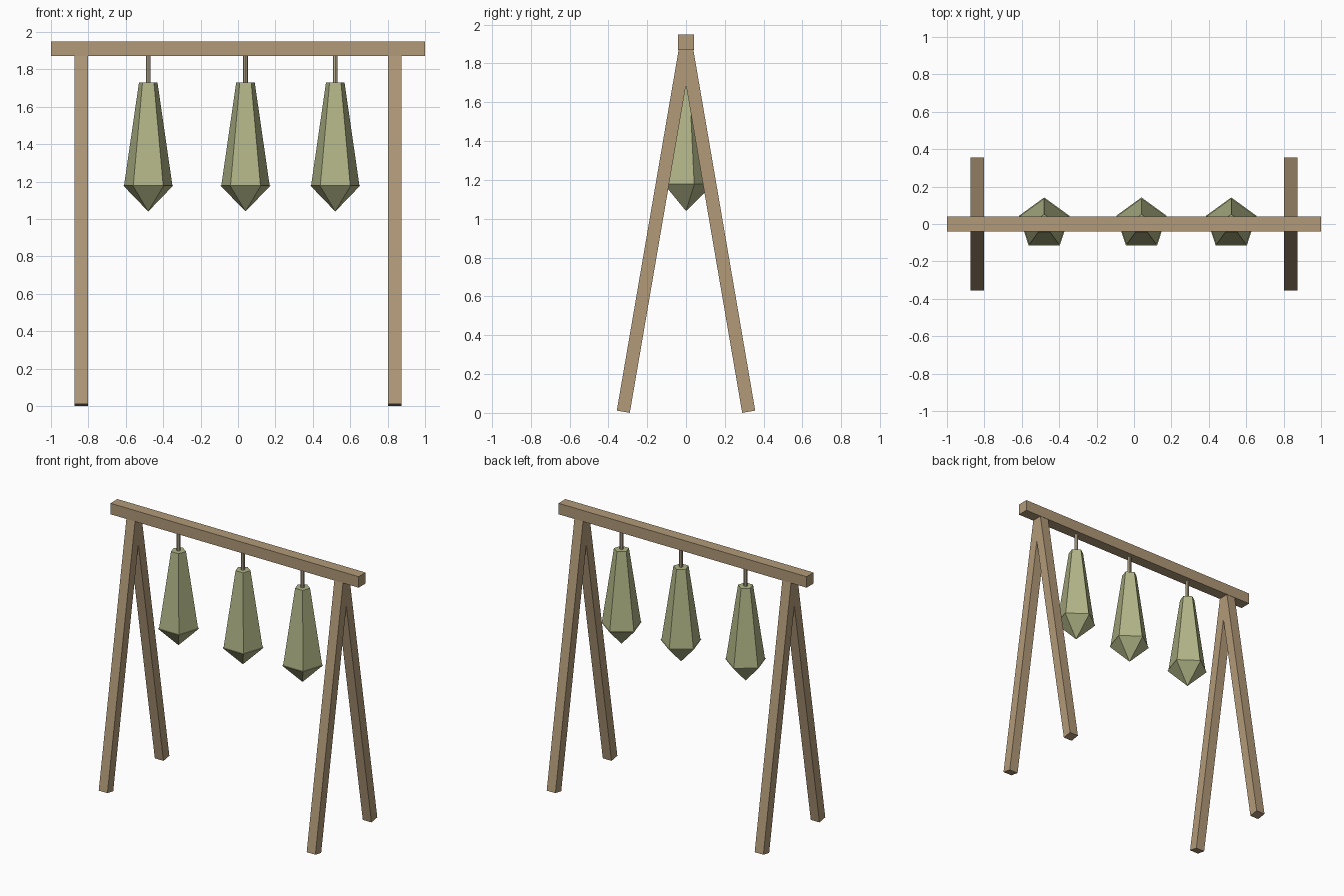
import bpy
import bmesh
import math
from mathutils import Matrix, Vector

old = bpy.data.objects.get("Cube")
if old:
    bpy.data.objects.remove(old, do_unlink=True)


def make_material(name, rgb):
    mat = bpy.data.materials.new(name)
    mat.use_nodes = True
    color = (*rgb, 1.0)
    mat.diffuse_color = color
    mat.node_tree.nodes["Principled BSDF"].inputs["Base Color"].default_value = color
    return mat


wood = make_material("brown wood", (0.44, 0.32, 0.19))
canvas = make_material("olive canvas", (0.44, 0.46, 0.24))
rope = make_material("pale rope", (0.52, 0.44, 0.31))


def finish(name, bm, mat):
    bmesh.ops.recalc_face_normals(bm, faces=bm.faces)
    mesh = bpy.data.meshes.new(name)
    bm.to_mesh(mesh)
    bm.free()
    mesh.materials.append(mat)
    obj = bpy.data.objects.new(name, mesh)
    bpy.context.collection.objects.link(obj)
    return obj


def box(name, size, center, mat, tilt=0.0):
    bm = bmesh.new()
    bmesh.ops.create_cube(bm, size=1.0)
    place = (Matrix.Translation(center) @ Matrix.Rotation(tilt, 4, "X")
             @ Matrix.Diagonal((*size, 1.0)))
    bmesh.ops.transform(bm, matrix=place, verts=bm.verts)
    return finish(name, bm, mat)


def frustum(name, x, z_low, z_high, r_low, r_high, sides, mat):
    """Tapered prism with one corner pointing to the back."""
    bm = bmesh.new()
    bmesh.ops.create_cone(bm, cap_ends=True, segments=sides, radius1=r_low,
                          radius2=r_high, depth=z_high - z_low)
    # Turn so that a corner points along +y
    corner = max(bm.verts, key=lambda v: v.co.xy.length).co
    turn = math.pi / 2 - math.atan2(corner.y, corner.x)
    place = (Matrix.Translation((x, 0, (z_low + z_high) / 2))
             @ Matrix.Rotation(turn, 4, "Z"))
    bmesh.ops.transform(bm, matrix=place, verts=bm.verts)
    return finish(name, bm, mat)


# Top beam
box("top_beam", (2.0, 0.08, 0.08), (0, 0, 1.91), wood)

# Splayed legs, one pair at each end
for side, sx in (("left", 1), ("right", -1)):
    for end, sy in (("front", -1), ("back", 1)):
        foot = Vector((sx * 0.838, sy * 0.323, 0.006))
        head = Vector((sx * 0.838, 0, 1.89))
        span = head - foot
        tilt = math.atan2(-span.y, span.z)
        box(f"{end}_{side}_leg", (0.07, 0.068, span.length),
            (foot + head) / 2, wood, tilt)

# Hanging bags: rope, tapered body and pointed bottom
for side, x in (("right", -0.48), ("middle", 0.04), ("left", 0.52)):
    frustum(f"{side}_rope", x, 1.72, 1.88, 0.0125, 0.0125, 8, rope)
    frustum(f"{side}_bag_body", x, 1.178, 1.73, 0.136, 0.052, 5, canvas)
    frustum(f"{side}_bag_bottom", x, 1.04, 1.18, 0.0, 0.142, 5, canvas)
